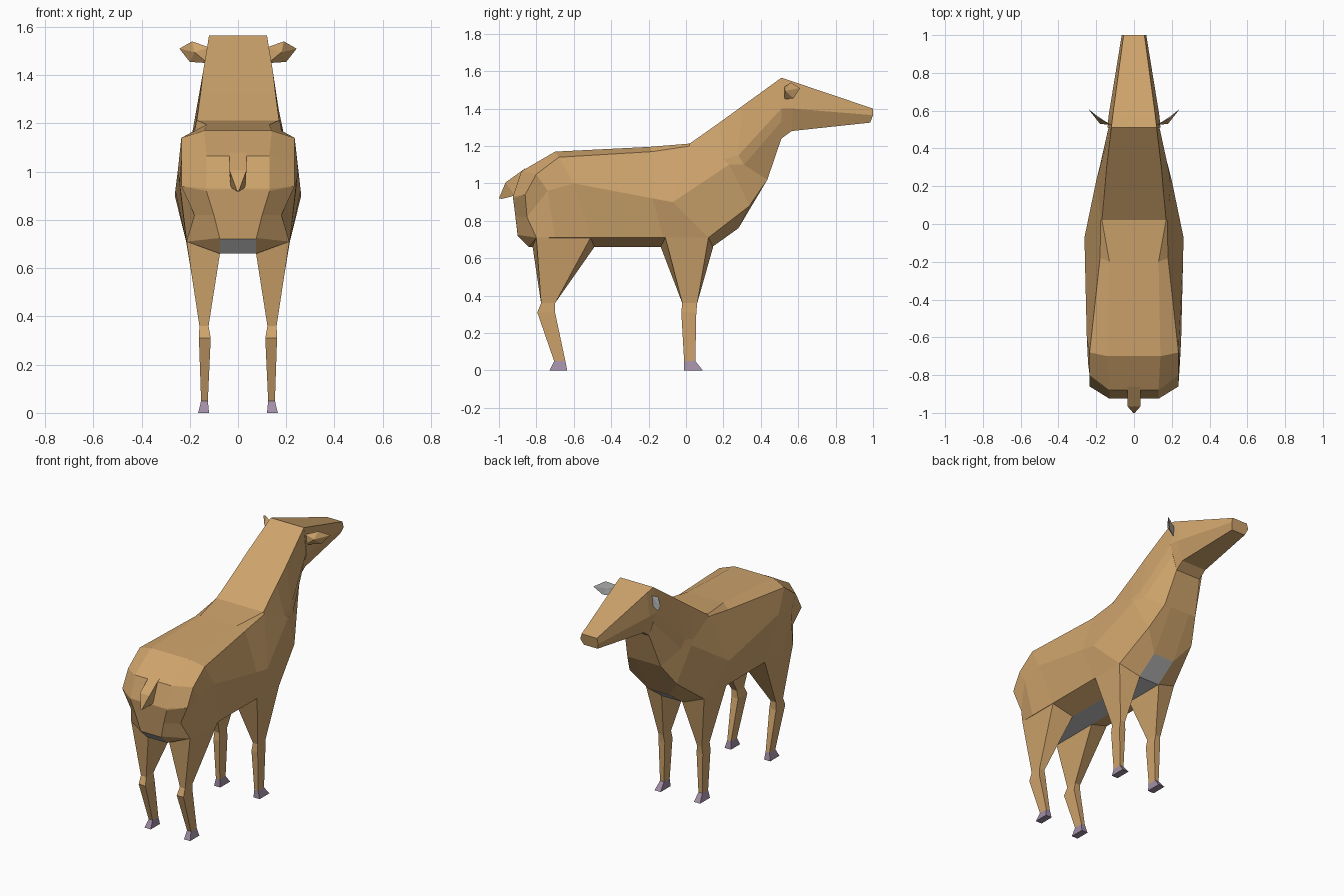
import bpy, bmesh

if "Cube" in bpy.data.objects:
    bpy.data.objects.remove(bpy.data.objects["Cube"])


def material(name, rgb):
    m = bpy.data.materials.new(name)
    m.diffuse_color = (*rgb, 1)
    m.use_nodes = True
    m.node_tree.nodes["Principled BSDF"].inputs["Base Color"].default_value = m.diffuse_color
    return m


TAN = material("tan coat", (0.62, 0.37, 0.15))
PALE = material("pale grey", (0.56, 0.56, 0.56))
HOOF = material("hoof mauve", (0.36, 0.27, 0.38))


def make(name, points, faces, mats, rule=None):
    """Mesh from points and faces; rule(face number) gives the material."""
    bm = bmesh.new()
    vs = [bm.verts.new(p) for p in points]
    for i, f in enumerate(faces):
        face = bm.faces.new([vs[k] for k in f])
        face.material_index = rule(i) if rule else 0
    bmesh.ops.remove_doubles(bm, verts=bm.verts, dist=0.0005)
    bmesh.ops.recalc_face_normals(bm, faces=bm.faces)
    me = bpy.data.meshes.new(name)
    bm.to_mesh(me)
    bm.free()
    for m in mats:
        me.materials.append(m)
    ob = bpy.data.objects.new(name, me)
    bpy.context.collection.objects.link(ob)
    return ob


def loft(name, rings, mats, rule=None):
    """Skin closed rings of equal length and cap both ends."""
    n = len(rings[0])
    faces = []
    for r in range(len(rings) - 1):
        for k in range(n):
            a, b = r * n + k, r * n + (k + 1) % n
            faces.append((a, b, b + n, a + n))
    last = (len(rings) - 1) * n
    faces += [tuple(range(n)), tuple(range(last, last + n))]
    return make(name, [p for r in rings for p in r], faces, mats, rule)


def symmetric(half):
    """Close a right-hand half section with its mirror image."""
    return half + [(-x, y, z) for x, y, z in reversed(half)]


# Torso and neck: spine edge, shoulder, flank, lower flank, belly edge
torso = [
    [(.13, -.925, .925), (.131, -.924, .92), (.10, -.912, .82), (.076, -.90, .725), (.075, -.90, .72)],
    [(.13, -.925, .93), (.235, -.86, .94), (.18, -.85, .82), (.213, -.80, .71), (.075, -.84, .66)],
    [(.13, -.88, 1.065), (.235, -.80, 1.05), (.243, -.74, .96), (.215, -.70, .71), (.075, -.70, .66)],
    [(.14, -.70, 1.17), (.235, -.68, 1.14), (.25, -.60, 1.0), (.215, -.51, .71), (.075, -.52, .66)],
    [(.13, -.20, 1.195), (.18, -.18, 1.17), (.26, -.18, .92), (.215, -.12, .71), (.075, -.14, .66)],
    [(.17, .02, 1.213), (.176, .02, 1.20), (.262, -.07, .90), (.215, .12, .71), (.075, .14, .66)],
    [(.155, .18, 1.326), (.195, .20, 1.13), (.20, .23, 1.10), (.17, .34, .88), (.075, .28, .76)],
    [(.145, .30, 1.413), (.185, .28, 1.15), (.18, .31, 1.10), (.12, .435, 1.02), (.07, .435, 1.02)],
    [(.12, .51, 1.565), (.135, .51, 1.40), (.12, .51, 1.33), (.09, .51, 1.24), (.05, .51, 1.24)],
]
# Underside strip is pale, up to the lower chest
loft("body", [symmetric(s) for s in torso], [TAN, PALE],
     lambda i: 1 if i % 10 == 4 and i // 10 < 6 else 0)

# Head: crown edge, cheek, jaw
head = [
    [(.12, .51, 1.565), (.14, .51, 1.40), (.09, .51, 1.24)],
    [(.113, .57, 1.545), (.135, .57, 1.40), (.09, .565, 1.28)],
    [(.055, 1.0, 1.40), (.065, 1.0, 1.365), (.05, .985, 1.325)],
]
loft("head", [symmetric(s) for s in head], [TAN])

# Tail
tail = [
    [(.035, -.86, 1.08), (.035, -.88, .98)],
    [(.035, -.965, 1.005), (.03, -.915, .935)],
    [(.004, -1.0, .92), (.004, -.985, .917)],
]
loft("tail", [symmetric(s) for s in tail], [TAN])


def leg_ring(side, x0, x1, y0, y1, z, drop=0, lean=0):
    """Rectangle from inner x0 to outer x1; drop lowers the inner edge."""
    return [(side * x0, y0 - lean, z - drop), (side * x0, y1 + lean, z - drop),
            (side * x1, y1, z), (side * x1, y0, z)]


front_leg = [
    (.075, .215, -.11, .12, .71, .05, .025),
    (.122, .157, -.02, .06, .36),
    (.115, .160, -.025, .055, .31),
    (.125, .153, -.01, .05, .05),
]
hind_leg = [
    (.075, .213, -.80, -.51, .71, .05, .02),
    (.122, .160, -.775, -.70, .36),
    (.113, .162, -.795, -.70, .31),
    (.125, .153, -.705, -.645, .05),
]
front_hoof = [(.125, .153, -.01, .05, .05), (.12, .165, -.012, .09, 0)]
hind_hoof = [(.125, .153, -.705, -.645, .05), (.12, .165, -.73, -.635, 0)]

# Legs, hooves and ears on both sides
for side, label in ((1, "right"), (-1, "left")):
    for part, rows, mat in (("front_leg", front_leg, TAN), ("hind_leg", hind_leg, TAN),
                            ("front_hoof", front_hoof, HOOF), ("hind_hoof", hind_hoof, HOOF)):
        loft(f"{part}_{label}", [leg_ring(side, *r) for r in rows], [mat])

    # Ear: leaf outline, tan ridge behind, pale hollow in front
    ear = [(.125, .525, 1.45), (.12, .525, 1.515), (.19, .56, 1.54), (.243, .61, 1.51),
           (.20, .575, 1.455), (.18, .53, 1.495), (.18, .56, 1.495)]
    rim = range(5)
    faces = [(k, (k + 1) % 5, 5) for k in rim] + [((k + 1) % 5, k, 6) for k in rim]
    make(f"ear_{label}", [(side * x, y, z) for x, y, z in ear], faces,
         [TAN, PALE], lambda i: 1 if i >= 5 else 0)
